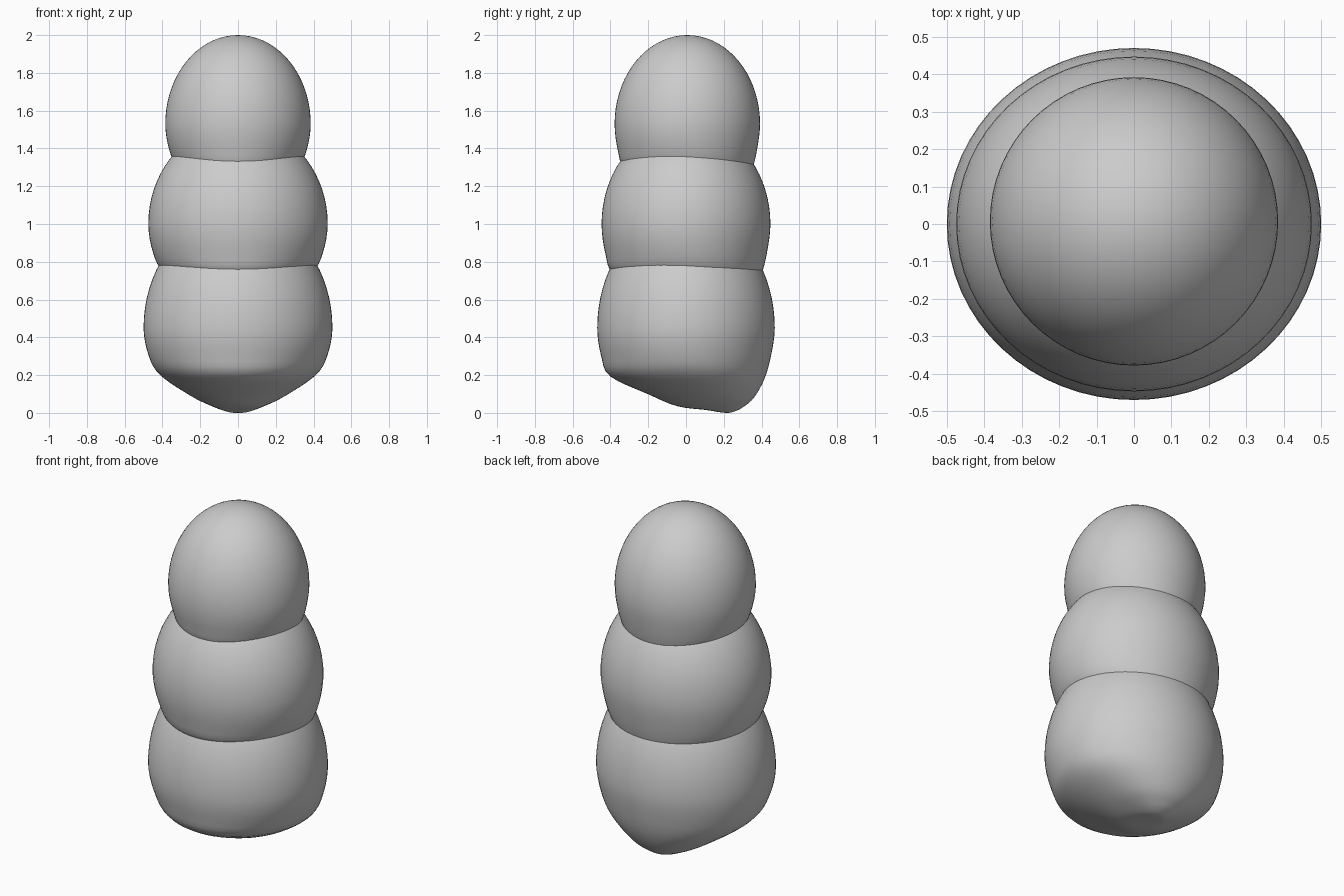
import bpy, bmesh
from math import sin, cos, pi, tau

if "Cube" in bpy.data.objects:
    bpy.data.objects.remove(bpy.data.objects["Cube"])

SEG, UP, LOW = 64, 18, 24

# Underside profiles as (fraction of the way from keel point to widest ring, depth fraction)
FRONT = [(1, 0), (.97, .33), (.9, .57), (.61, .78), (.39, .92), (.17, .965), (0, 1)]
SIDE = [(1, 0), (.945, .33), (.82, .56), (.5, .80), (.3, .91), (.12, .985), (0, 1)]
BACK = [(1, 0), (.92, .33), (.78, .60), (.56, .82), (.32, .935), (.16, .98), (0, 1)]


def spline(pts, s):
    """Catmull-Rom through pts; vertical start at the widest ring."""
    p = [(pts[1][0], -pts[1][1])] + pts + [(-pts[-2][0], pts[-2][1])]
    t = s * (len(pts) - 1)
    i = min(int(t), len(pts) - 2)
    t -= i
    return [0.5 * (2 * b + (c - a) * t + (2 * a - 5 * b + 4 * c - d) * t * t
                   + (3 * b - a - 3 * c + d) * t ** 3)
            for a, b, c, d in zip(*p[i:i + 4])]


def egg(name, rx, ry, cy, z_mid, up, low):
    """Egg-shaped segment: domed top, underside sloping to a keel near the back."""
    bm = bmesh.new()
    keel = 0.47 * ry
    rings = []
    # domed upper half
    for k in range(1, UP + 1):
        a = pi / 2 * k / UP
        rings.append([bm.verts.new((rx * sin(a) * cos(tau * j / SEG),
                                    cy + ry * sin(a) * sin(tau * j / SEG),
                                    z_mid + up * cos(a))) for j in range(SEG)])
    # blended lower half
    for k in range(1, LOW):
        ring = []
        for j in range(SEG):
            c, s = cos(tau * j / SEG), sin(tau * j / SEG)
            e = spline(BACK if s > 0 else FRONT, k / LOW)
            m = spline(SIDE, k / LOW)
            f = m[0] * c * c + e[0] * s * s
            d = m[1] * c * c + e[1] * s * s
            ring.append(bm.verts.new((rx * c * f,
                                      cy + keel + (ry * s - keel) * f,
                                      z_mid - low * d)))
        rings.append(ring)
    top = bm.verts.new((0, cy, z_mid + up))
    bottom = bm.verts.new((0, cy + keel, z_mid - low))
    for j in range(SEG):
        n = (j + 1) % SEG
        bm.faces.new((top, rings[0][j], rings[0][n]))
        bm.faces.new((bottom, rings[-1][n], rings[-1][j]))
        for a, b in zip(rings, rings[1:]):
            bm.faces.new((a[j], b[j], b[n], a[n]))
    bmesh.ops.recalc_face_normals(bm, faces=bm.faces)
    for f in bm.faces:
        f.smooth = True
    me = bpy.data.meshes.new(name)
    bm.to_mesh(me)
    bm.free()
    ob = bpy.data.objects.new(name, me)
    bpy.context.collection.objects.link(ob)
    return ob


# Three stacked, overlapping segments
egg("lower_segment", 0.50, 0.47, 0.0, 0.45, 0.61, 0.45)
egg("middle_segment", 0.475, 0.447, 0.0, 1.00, 0.53, 0.47)
egg("upper_segment", 0.385, 0.385, 0.007, 1.53, 0.47, 0.42)
